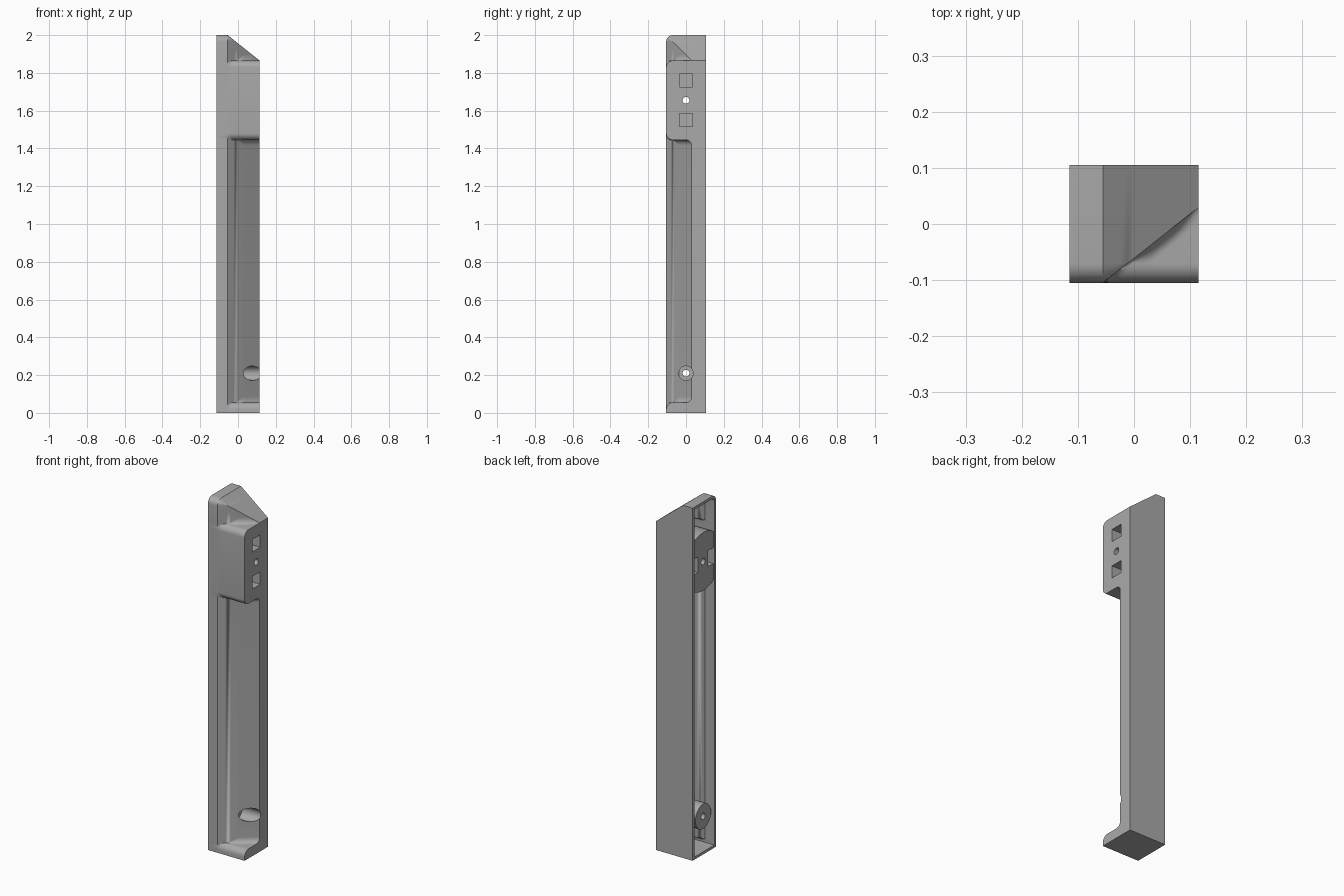
import bpy, bmesh, math
from mathutils import Matrix

if "Cube" in bpy.data.objects:
    bpy.data.objects.remove(bpy.data.objects["Cube"])

# One plain grey for the whole moulding
grey = bpy.data.materials.new("plain_grey")
grey.use_nodes = True
colour = (0.4, 0.4, 0.4, 1)
grey.diffuse_color = colour
grey.node_tree.nodes["Principled BSDF"].inputs["Base Color"].default_value = colour

HALF_X, HALF_Y, HEIGHT = 0.115, 0.105, 2.0
SCOOP_X, SCOOP_Y = -0.055, 0.03          # slanted cut runs from front edge to here
LEDGE, BLOCK_LOW, BLOCK_TOP = 0.055, 1.445, 1.865
ROUND, FILLET, WALL = 0.035, 0.03, 0.015
STEPS = 8


def arc(cy, cz, r, start, end):
    """Points of an arc in the YZ plane, angles in degrees."""
    out = []
    for i in range(STEPS + 1):
        a = math.radians(start + (end - start) * i / STEPS)
        out.append((cy + r * math.cos(a), cz + r * math.sin(a)))
    return out


def section(x, t):
    """Side outline at x, shrunk inward by t."""
    front, back = -HALF_Y + t, HALF_Y - t
    s = max(0, (x - SCOOP_X) / (HALF_X - SCOOP_X))
    slant = -HALF_Y + s * (SCOOP_Y + HALF_Y) + t * (1.28 if s > 0 else 1)
    top = HEIGHT - s * (HEIGHT - BLOCK_TOP) - t
    ledge, low, high = LEDGE - t, BLOCK_LOW + t, BLOCK_TOP - t
    r = ROUND - t
    f = min(FILLET + t, max(0, slant - front - r))
    fh = min(f, max(0, top - high - 0.002))
    mid = front + r
    pts = [(back, t), (front, t)]
    pts += arc(mid, ledge - r, r, 180, 90)
    pts += arc(slant - f, ledge + f, f, -90, 0)
    pts += arc(slant - f, low - f, f, 0, 90)
    pts += arc(mid, low + r, r, 270, 180)
    pts += arc(mid, high - r, r, 180, 90)
    pts += [(y, high + (z - high) * (fh / f if f else 0))
            for y, z in arc(slant - f, high + f, f, -90, 0)]
    pts += [(max(y, slant), z) for y, z in arc(mid, top - r, r, 180, 90)]
    pts.append((back, top))
    return [(min(y, max(slant, front)) if i < len(pts) - STEPS - 2 and i else y,
             min(max(z, t), top)) for i, (y, z) in enumerate(pts)]


def finish(bm, name):
    bmesh.ops.recalc_face_normals(bm, faces=bm.faces)
    mesh = bpy.data.meshes.new(name)
    bm.to_mesh(mesh)
    bm.free()
    ob = bpy.data.objects.new(name, mesh)
    bpy.context.collection.objects.link(ob)
    mesh.materials.append(grey)
    return ob


def loft(name, x0, x1, t):
    """Skin the side outlines between x0 and x1."""
    bm = bmesh.new()
    count = 16
    stations = [x0] + [SCOOP_X + (x1 - SCOOP_X) * i / count for i in range(count + 1)]
    rings = [[bm.verts.new((x, y, z)) for y, z in section(x, t)] for x in stations]
    for a, b in zip(rings, rings[1:]):
        for i in range(len(a)):
            j = (i + 1) % len(a)
            bm.faces.new((a[i], a[j], b[j], b[i]))
    bm.faces.new(rings[0])
    bm.faces.new(rings[-1])
    bmesh.ops.remove_doubles(bm, verts=bm.verts, dist=0.0002)
    return finish(bm, name)


def box(name, x0, x1, y, z, sy, sz):
    bm = bmesh.new()
    bmesh.ops.create_cube(bm, size=1, matrix=Matrix.Translation(((x0 + x1) / 2, y, z))
                          @ Matrix.Diagonal((x1 - x0, sy, sz, 1)))
    return finish(bm, name)


def rod(name, x0, x1, z, r):
    bm = bmesh.new()
    bmesh.ops.create_cone(bm, cap_ends=True, segments=48, radius1=r, radius2=r, depth=x1 - x0,
                          matrix=Matrix.Translation(((x0 + x1) / 2, 0, z))
                          @ Matrix.Rotation(math.pi / 2, 4, "Y"))
    return finish(bm, name)


def cut(target, tool):
    mod = target.modifiers.new("cut", "BOOLEAN")
    mod.operation, mod.solver, mod.object = "DIFFERENCE", "EXACT", tool
    with bpy.context.temp_override(object=target, active_object=target):
        bpy.ops.object.modifier_apply(modifier=mod.name)
    bpy.data.objects.remove(tool)


# Outer body and the hollow, which leaves the bosses standing
body = loft("handle_body", -HALF_X, HALF_X, 0)
hollow = loft("hollow", -0.2, HALF_X - WALL, WALL)
MOUNT_Z, SCREW_Z = 1.655, 0.21
mount = rod("mount_boss", -0.108, 0.2, MOUNT_Z, 0.165)
for side in (-1, 1):
    cut(mount, box("notch", -0.3, 0.09, side * 0.085, MOUNT_Z, 0.08, 0.09))
cut(hollow, mount)
cut(hollow, rod("screw_boss", -0.108, 0.2, SCREW_Z, 0.07))
cut(body, hollow)

# Square sockets, screw holes and the counterbore
for offset in (-0.105, 0.105):
    cut(body, box("socket", 0.0, 0.2, 0, MOUNT_Z + offset, 0.07, 0.07))
for z in (MOUNT_Z, SCREW_Z):
    cut(body, rod("screw_hole", -0.3, 0.3, z, 0.018))
cut(body, rod("counterbore", 0.0, 0.3, SCREW_Z, 0.038))

bpy.ops.object.select_all(action="DESELECT")
body.select_set(True)
bpy.context.view_layer.objects.active = body
bpy.ops.object.shade_smooth_by_angle(angle=math.radians(30))
